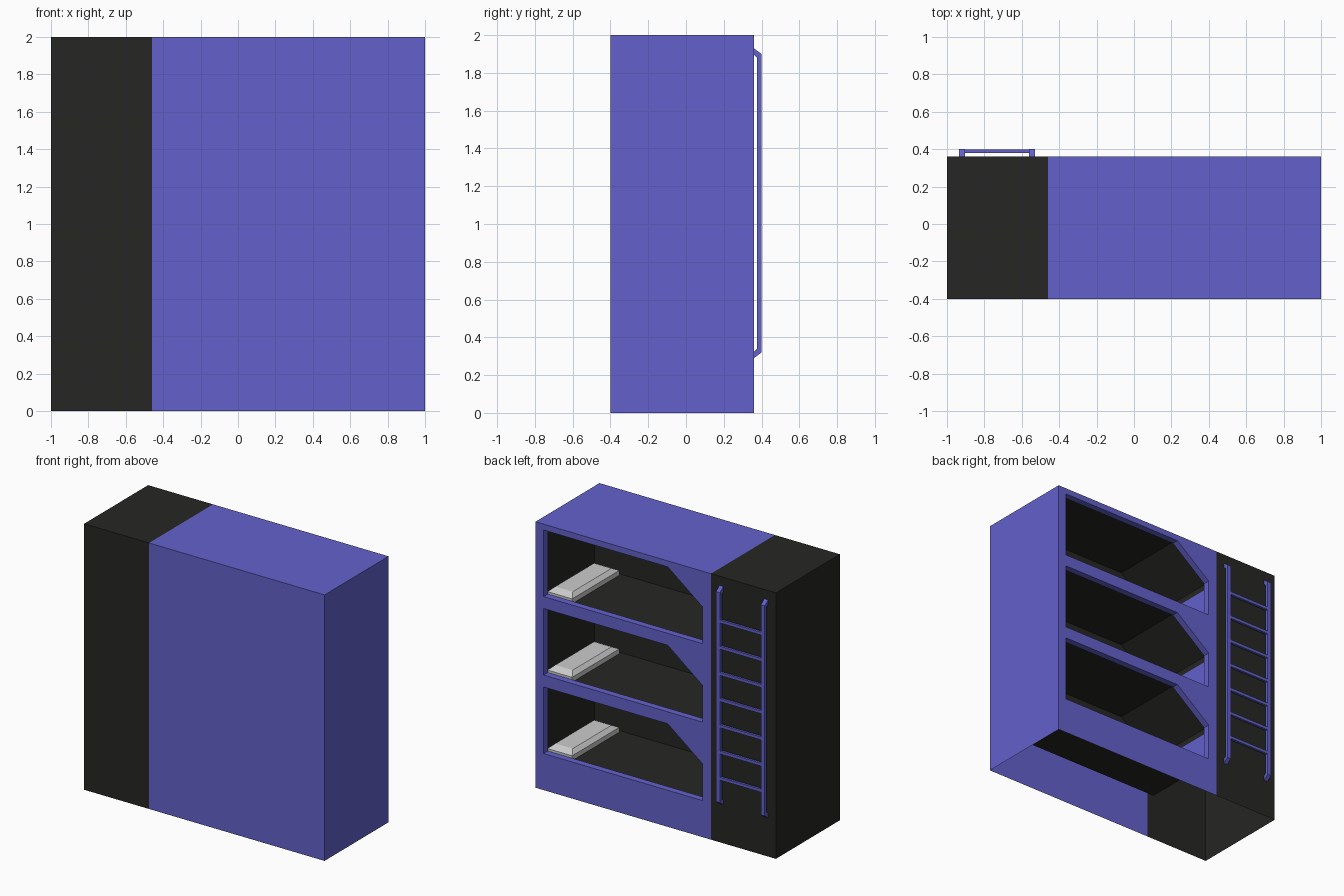
import bpy, bmesh

if "Cube" in bpy.data.objects:
    bpy.data.objects.remove(bpy.data.objects["Cube"])


def material(name, rgb):
    m = bpy.data.materials.new(name)
    m.diffuse_color = (*rgb, 1)
    m.use_nodes = True
    m.node_tree.nodes["Principled BSDF"].inputs["Base Color"].default_value = m.diffuse_color
    return m


BLUE = material("blue", (0.125, 0.12, 0.6))
DARK = material("dark", (0.019, 0.019, 0.017))
X0, X1, XM, Y0, Y1, H = -1.0, 1.0, -0.46, -0.4, 0.36, 2.0
LIP = 0.31                                   # inner edge of the window frames
BACK = -0.27                                 # inner wall of the bunks
FLOORS = [0.275 + 0.59 * i for i in range(3)]


def finish(bm, name, mat=None, recalc=False):
    if recalc:
        bmesh.ops.recalc_face_normals(bm, faces=bm.faces)
    me = bpy.data.meshes.new(name)
    bm.to_mesh(me)
    bm.free()
    ob = bpy.data.objects.new(name, me)
    bpy.context.collection.objects.link(ob)
    if mat:
        me.materials.append(mat)
    return ob


def loft(bm, loops, cap_start=False, cap_end=False):
    rings = [[bm.verts.new(p) for p in loop] for loop in loops]
    n = len(rings[0])
    for a, b in zip(rings, rings[1:]):
        for i in range(n):
            j = (i + 1) % n
            bm.faces.new((a[i], a[j], b[j], b[i]))
    if cap_start:
        bm.faces.new(rings[0][::-1])
    if cap_end:
        bm.faces.new(rings[-1])


def window(z, y, g=0.0):
    """Five-sided window outline with one cut corner, grown by g."""
    pts = [(0.933 + g, z - g), (0.933 + g, z + 0.5 + g), (-0.10 - g / 2, z + 0.5 + g),
           (-0.39 - g, z + 0.275 + g / 2), (-0.39 - g, z - g)]
    return [(x, y, zz) for x, zz in pts]


def shell(name, mat, xa, xb, side_x):
    """Front, top and one end panel; the underside stays open."""
    bm = bmesh.new()
    quads = [[(xa, Y0, 0), (xb, Y0, 0), (xb, Y0, H), (xa, Y0, H)],
             [(xa, Y0, H), (xb, Y0, H), (xb, Y1, H), (xa, Y1, H)]]
    end = [(side_x, Y0, 0), (side_x, Y1, 0), (side_x, Y1, H), (side_x, Y0, H)]
    quads.append(end if side_x > 0 else end[::-1])
    for q in quads:
        bm.faces.new([bm.verts.new(p) for p in q])
    bmesh.ops.remove_doubles(bm, verts=bm.verts, dist=1e-4)
    return finish(bm, name, mat)


shell("bunk_housing", BLUE, XM, X1, X1)
shell("ladder_housing", DARK, X0, XM, X0)

# Wall behind the ladder
bm = bmesh.new()
bm.faces.new([bm.verts.new(p) for p in
              [(X0, Y1, 0), (X0, Y1, H), (XM, Y1, H), (XM, Y1, 0)]])
finish(bm, "ladder_wall", DARK)

# Bunk wall with three window openings
bm = bmesh.new()
outlines = [[(XM, Y1, 0), (X1, Y1, 0), (X1, Y1, H), (XM, Y1, H)]]
outlines += [window(z, Y1) for z in FLOORS]
edges = []
for loop in outlines:
    vs = [bm.verts.new(p) for p in loop]
    edges += [bm.edges.new((vs[i], vs[(i + 1) % len(vs)])) for i in range(len(vs))]
bmesh.ops.triangle_fill(bm, use_beauty=True, use_dissolve=False, edges=edges, normal=(0, 1, 0))
for f in bm.faces:
    f.normal_update()
    if f.normal.y < 0:
        f.normal_flip()
finish(bm, "bunk_wall", BLUE)

for n, z in enumerate(FLOORS, 1):
    # Window frame
    bm = bmesh.new()
    loft(bm, [window(z, Y1), window(z, LIP), window(z, LIP, 0.018)])
    finish(bm, f"window_frame_{n}", BLUE)
    # Bunk compartment
    bm = bmesh.new()
    loft(bm, [window(z, LIP, 0.018), window(z, BACK, 0.018)], cap_end=True)
    finish(bm, f"bunk_compartment_{n}", DARK)
    # Blue panel on the foot wall
    bm = bmesh.new()
    x = -0.404
    bm.faces.new([bm.verts.new(p) for p in
                  [(x, BACK + 0.04, z), (x, LIP, z), (x, LIP, z + 0.235), (x, BACK + 0.04, z + 0.235)]])
    finish(bm, f"foot_panel_{n}", BLUE)
    # Pillow with sloped edges, sunk slightly through the bunk floor
    bm = bmesh.new()
    rings = []
    for dx, dy, dz in [(0, 0, -0.028), (0, 0, 0.018), (0.03, 0.05, 0.045)]:
        xa, xb, ya, yb = 0.73 + dx, 0.935 - dx, -0.25 + dy, 0.31 - dy
        rings.append([(xa, ya, z + dz), (xb, ya, z + dz), (xb, yb, z + dz), (xa, yb, z + dz)])
    loft(bm, rings, True, True)
    finish(bm, f"pillow_{n}", recalc=True)

# Ladder rails, bent in to meet the wall at both ends
RAIL = [(0.36, 0.29), (0.4, 0.32), (0.4, 1.9), (0.36, 1.93),
        (0.36, 1.895), (0.377, 1.88), (0.377, 0.34), (0.36, 0.325)]
for name, xa in (("left_rail", -0.935), ("right_rail", -0.562)):
    bm = bmesh.new()
    loft(bm, [[(x, y, z) for y, z in RAIL] for x in (xa, xa + 0.032)], True, True)
    finish(bm, name, BLUE, recalc=True)

# Ladder rungs
for i in range(7):
    z = 0.50 + 0.197 * i
    bm = bmesh.new()
    loft(bm, [[(x, 0.38, z - 0.011), (x, 0.398, z - 0.011), (x, 0.398, z + 0.011), (x, 0.38, z + 0.011)]
              for x in (-0.91, -0.55)], True, True)
    finish(bm, f"rung_{i + 1}", BLUE, recalc=True)
